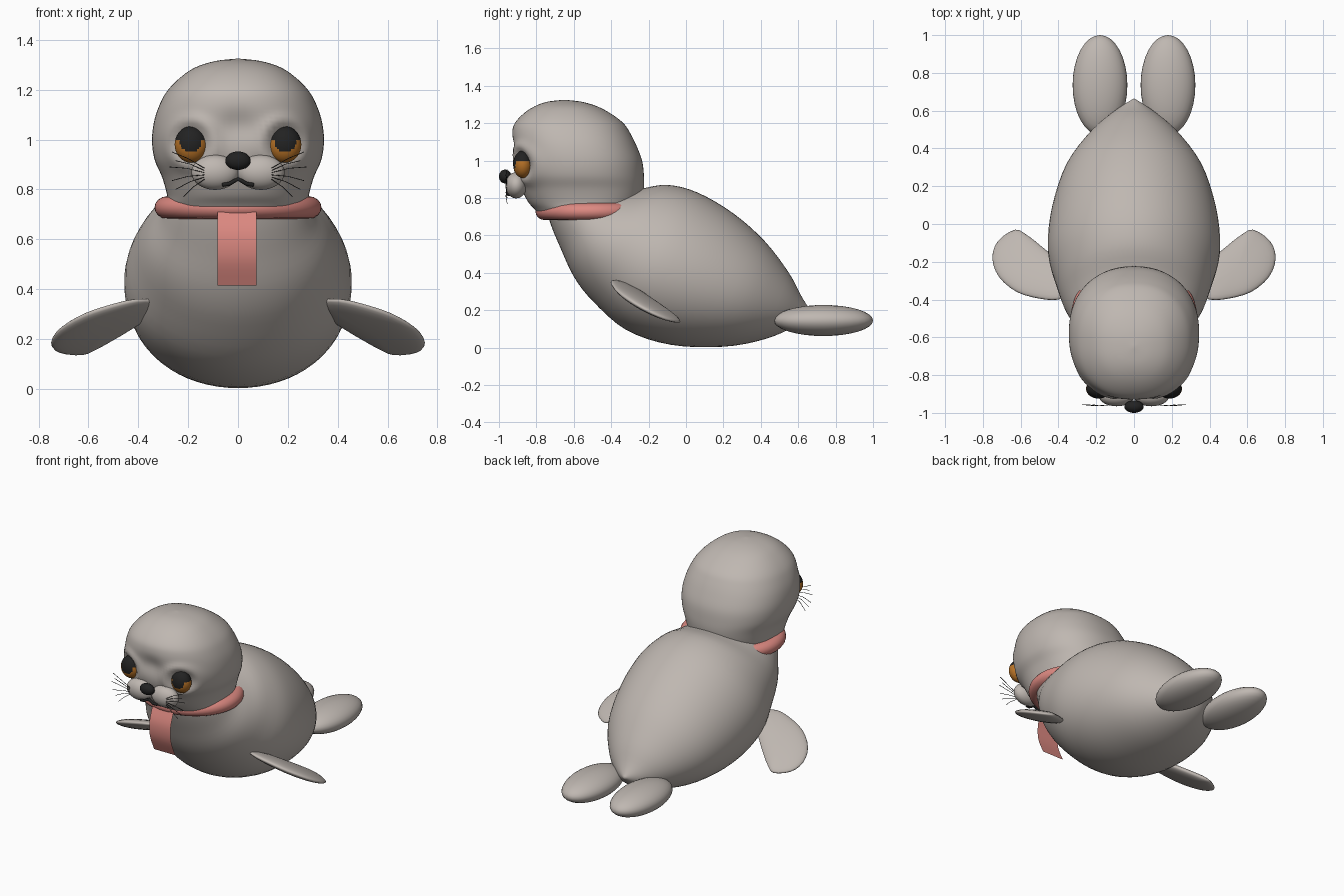
import bpy, bmesh, math
from mathutils import Vector

cube = bpy.data.objects.get("Cube")
if cube:
    bpy.data.objects.remove(cube, do_unlink=True)


def material(name, rgb):
    m = bpy.data.materials.new(name)
    m.use_nodes = True
    m.diffuse_color = (*rgb, 1)
    m.node_tree.nodes["Principled BSDF"].inputs["Base Color"].default_value = (*rgb, 1)
    return m


GREY = material("warm grey fur", (0.52, 0.475, 0.44))
PINK = material("pink scarf", (0.72, 0.25, 0.22))
AMBER = material("amber iris", (0.48, 0.17, 0.02))
BLACK = material("soft black", (0.016, 0.016, 0.016))


def finish(name, bm, *mats):
    bmesh.ops.remove_doubles(bm, verts=bm.verts, dist=0.0005)
    bmesh.ops.recalc_face_normals(bm, faces=bm.faces)
    for f in bm.faces:
        f.smooth = True
    mesh = bpy.data.meshes.new(name)
    bm.to_mesh(mesh)
    bm.free()
    for m in mats:
        mesh.materials.append(m)
    ob = bpy.data.objects.new(name, mesh)
    bpy.context.collection.objects.link(ob)
    return ob


def skin(bm, rings, closed=True):
    """Join rows of points with quads."""
    rows = [[bm.verts.new(p) for p in r] for r in rings]
    n = len(rows[0])
    for a, b in zip(rows, rows[1:]):
        for i in range(n if closed else n - 1):
            j = (i + 1) % n
            bm.faces.new((a[i], a[j], b[j], b[i]))
    return rows


def spline(rows, steps):
    """Catmull-Rom interpolation through rows of numbers."""
    pts = [Vector(r) for r in rows]
    out = []
    for i in range(len(pts) - 1):
        p0, p1, p2 = pts[max(i - 1, 0)], pts[i], pts[i + 1]
        p3 = pts[min(i + 2, len(pts) - 1)]
        for s in range(steps):
            t = s / steps
            out.append(0.5 * (2 * p1 + (p2 - p0) * t + (2 * p0 - 5 * p1 + 4 * p2 - p3) * t ** 2
                              + (3 * p1 - p0 - 3 * p2 + p3) * t ** 3))
    return out + [pts[-1]]


def loft(name, rows, steps, segs, power=2.0, taper=0.0, shape=None):
    """Each row: y and z of one end, y and z of the opposite end, half width."""
    rings = []
    for ay, az, by, bz, w in spline(rows, steps):
        ring = []
        for i in range(segs):
            a = math.tau * i / segs
            c, s = (math.copysign(abs(v) ** (2 / power), v) for v in (math.cos(a), math.sin(a)))
            p = Vector((max(w, 0) * c * (1 - taper * s),
                        (ay + by) / 2 + (ay - by) / 2 * s,
                        (az + bz) / 2 + (az - bz) / 2 * s))
            ring.append(shape(p) if shape else p)
        rings.append(ring)
    bm = bmesh.new()
    ends = skin(bm, rings)
    bm.faces.new(ends[-1])
    return finish(name, bm, GREY)


def ellipsoid(name, centre, radii, mats, rule=None, segs=32):
    bm = bmesh.new()
    bmesh.ops.create_uvsphere(bm, u_segments=segs, v_segments=segs // 2, radius=1)
    for v in bm.verts:
        v.co = Vector(centre) + Vector(a * b for a, b in zip(v.co, radii))
    if rule:
        for f in bm.faces:
            f.material_index = rule(f.calc_center_median())
    return finish(name, bm, *mats)


def wire(name, points, radius, mat):
    cu = bpy.data.curves.new(name, "CURVE")
    cu.dimensions = "3D"
    cu.bevel_depth = radius
    cu.bevel_resolution = 1
    sp = cu.splines.new("POLY")
    sp.points.add(len(points) - 1)
    for q, p in zip(sp.points, points):
        q.co = (*p, 1)
    cu.materials.append(mat)
    ob = bpy.data.objects.new(name, cu)
    bpy.context.collection.objects.link(ob)


# Body: tilted egg from tail tip to neck
loft("body", [
    (0.665, 0.2, 0.665, 0.2, 0), (0.62, 0.27, 0.58, 0.115, 0.1),
    (0.55, 0.4, 0.42, 0.045, 0.23), (0.42, 0.57, 0.2, 0.005, 0.36),
    (0.25, 0.72, -0.08, 0.015, 0.435), (0.06, 0.83, -0.32, 0.095, 0.455),
    (-0.1, 0.87, -0.5, 0.25, 0.41), (-0.24, 0.85, -0.6, 0.38, 0.365),
    (-0.32, 0.84, -0.67, 0.53, 0.31), (-0.36, 0.84, -0.72, 0.65, 0.28),
    (-0.4, 0.85, -0.75, 0.75, 0.25)], 4, 64, taper=0.06)


# Head: stacked rings with eye sockets, raised rims and a dip between the brows
def face_relief(p):
    if p.y < -0.65:
        d = math.hypot(abs(p.x) - 0.19, p.z - 0.985)
        p.y += 0.035 * math.exp(-(d / 0.05) ** 2)
        p.y -= 0.014 * math.exp(-((d - 0.095) / 0.025) ** 2)
        p.y += 0.022 * math.exp(-(p.x / 0.08) ** 2 - ((p.z - 1.05) / 0.06) ** 2)
    return p


profile = [(0.70, -0.78, -0.30, 0.26), (0.74, -0.81, -0.27, 0.28), (0.78, -0.845, -0.24, 0.285),
           (0.85, -0.88, -0.225, 0.305), (0.92, -0.91, -0.225, 0.335), (1.0, -0.925, -0.235, 0.345),
           (1.08, -0.93, -0.265, 0.335), (1.15, -0.93, -0.3, 0.31), (1.2, -0.915, -0.335, 0.28),
           (1.25, -0.87, -0.4, 0.23), (1.29, -0.81, -0.475, 0.17), (1.315, -0.74, -0.56, 0.09),
           (1.325, -0.65, -0.65, 0)]
loft("head", [(f, z, b, z, w) for z, f, b, w in profile], 5, 96, power=2.25, shape=face_relief)

# Scarf ring around the neck
bm = bmesh.new()
rings = []
for i in range(65):
    a = math.tau * i / 64
    rings.append([((0.285 + 0.05 * math.cos(b)) * math.cos(a),
                   -0.5 + (0.255 + 0.05 * math.cos(b)) * math.sin(a),
                   0.727 + 0.045 * math.sin(b)) for b in (math.tau * j / 16 for j in range(16))])
skin(bm, rings)
finish("scarf_ring", bm, PINK)

# Hanging scarf end: one thin curved sheet
bm = bmesh.new()
path = spline([(-0.795, 0.71), (-0.825, 0.62), (-0.82, 0.52), (-0.775, 0.415)], 5)
skin(bm, [[(-0.083, y, z), (0.075, y, z)] for y, z in path], closed=False)
finish("scarf_end", bm, PINK)

# Front flipper outline, seen from above
paddle = [(0.32, -0.36), (0.4, -0.4), (0.5, -0.395), (0.62, -0.36), (0.715, -0.28), (0.75, -0.18),
          (0.72, -0.09), (0.63, -0.03), (0.565, -0.06), (0.5, -0.11), (0.43, -0.17), (0.34, -0.26)]
outline = spline(paddle + paddle[:1], 3)[:-1]
mid = Vector((0.55, -0.23))


def front_flipper(name, side):
    bm = bmesh.new()
    rings = []
    for k in range(17):
        t = math.pi * k / 16
        ring = []
        for p in outline:
            q = mid + (p - mid) * math.sin(t)
            z = 0.355 - 0.2 * (q.x - 0.4) - 0.457 * (q.y + 0.4)
            ring.append((side * q.x, q.y, z + 0.035 * math.cos(t)))
        rings.append(ring)
    skin(bm, rings)
    finish(name, bm, GREY)


def eye_colour(p):
    """Dark upper lid area with a round pupil, amber below."""
    return 1 if p.z > 1.0 or math.hypot(abs(p.x) - 0.19, p.z - 0.99) < 0.042 else 0


# Mirrored parts
for side, label in ((1, "left"), (-1, "right")):
    front_flipper(label + "_front_flipper", side)
    ellipsoid(label + "_rear_flipper", (side * 0.18, 0.735, 0.145), (0.145, 0.265, 0.083), [GREY])
    ellipsoid(label + "_eye", (side * 0.188, -0.872, 0.98), (0.066, 0.052, 0.073),
              [AMBER, BLACK], eye_colour, 48)
    ellipsoid(label + "_muzzle_pad", (side * 0.092, -0.908, 0.868), (0.095, 0.057, 0.07), [GREY])
    for i, (x, z) in enumerate([(0.265, 0.95), (0.25, 0.915), (0.275, 0.89),
                                (0.265, 0.835), (0.25, 0.8), (0.22, 0.77)]):
        root = Vector((side * 0.135, -0.958, 0.885 - 0.009 * i))
        tip = Vector((side * x, -0.956, z))
        bend = (root + tip) / 2 + Vector((0, -0.006, 0.006))
        wire(f"{label}_whisker_{i + 1}", [root, bend, tip], 0.0015, BLACK)

# Nose and mouth
ellipsoid("nose", (0, -0.967, 0.915), (0.051, 0.033, 0.037), [BLACK])
wire("mouth", [(-0.062, -0.946, 0.818), (-0.035, -0.953, 0.822), (0, -0.95, 0.842),
               (0.035, -0.953, 0.822), (0.062, -0.946, 0.818)], 0.009, BLACK)
